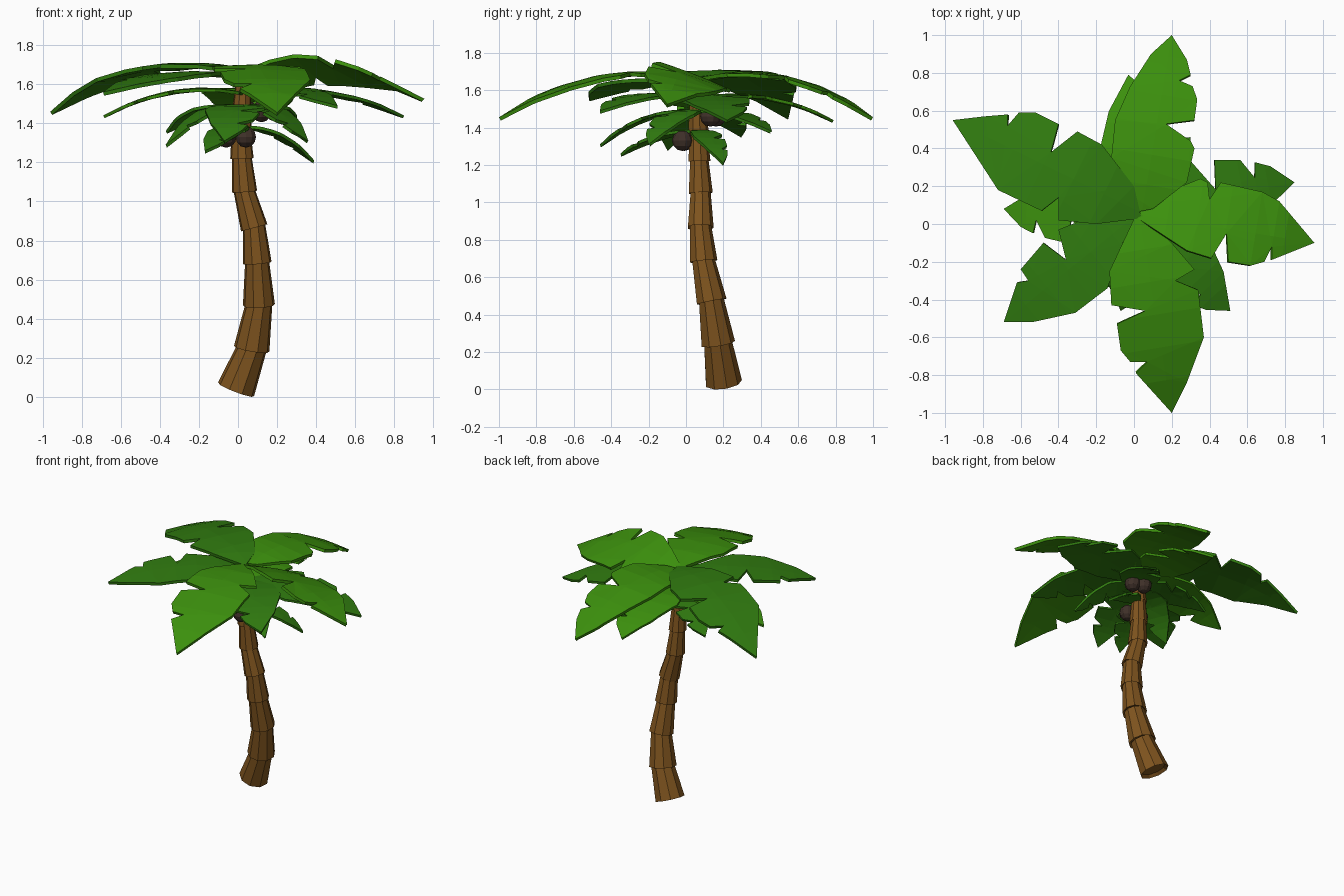
import bpy, bmesh, math
from mathutils import Vector, Matrix

if "Cube" in bpy.data.objects:
    bpy.data.objects.remove(bpy.data.objects["Cube"])


def material(name, rgb):
    m = bpy.data.materials.new(name)
    m.diffuse_color = (*rgb, 1)
    m.use_nodes = True
    m.node_tree.nodes["Principled BSDF"].inputs["Base Color"].default_value = m.diffuse_color
    return m


LEAF = material("leaf_green", (0.045, 0.28, 0.004))
DARK = material("leaf_deep_green", (0.03, 0.2, 0.005))
BARK = material("bark", (0.21, 0.088, 0.013))
HUSK = material("husk", (0.05, 0.03, 0.022))


def finish(bm, name, mat):
    mesh = bpy.data.meshes.new(name)
    bm.to_mesh(mesh)
    bm.free()
    ob = bpy.data.objects.new(name, mesh)
    mesh.materials.append(mat)
    bpy.context.collection.objects.link(ob)
    return ob


# Trunk: stacked flared collars along a leaning path (x, y, z, lower radius)
path = [(-0.01, 0.2, 0.037, 0.1), (0.07, 0.17, 0.245, 0.093),
        (0.107, 0.135, 0.47, 0.083), (0.098, 0.093, 0.685, 0.075),
        (0.083, 0.077, 0.865, 0.071), (0.033, 0.077, 1.05, 0.066),
        (0.02, 0.07, 1.22, 0.061), (0.015, 0.065, 1.38, 0.056),
        (0.025, 0.06, 1.57, 0.05)]
for i, (lo, hi) in enumerate(zip(path, path[1:])):
    a, b = Vector(lo[:3]), Vector(hi[:3])
    axis = b - a
    length = axis.length + 0.015
    bm = bmesh.new()
    bmesh.ops.create_cone(bm, cap_ends=True, segments=9, radius1=lo[3],
                          radius2=hi[3] * 0.82, depth=length)
    # recessed underside of each collar
    under = min(bm.faces, key=lambda f: f.calc_center_median().z)
    bmesh.ops.inset_region(bm, faces=[under], thickness=0.018)
    bmesh.ops.translate(bm, verts=under.verts, vec=(0, 0, 0.02))
    rot = Vector((0, 0, 1)).rotation_difference(axis).to_matrix().to_4x4()
    bm.transform(Matrix.Translation(a + axis.normalized() * length / 2) @ rot)
    finish(bm, f"trunk_segment_{i + 1}", BARK)


def leaf(name, pts, base, tip, rise, mat, roll=0.0, thick=0.02):
    """Plan outline, cut into bands, arched from base to tip and thickened."""
    base, tip = Vector(base), Vector(tip)
    d = (tip - base).to_2d()
    L = d.length
    d.normalize()
    side = Vector((-d.y, d.x))
    bm = bmesh.new()
    f = bm.faces.new([bm.verts.new((x, y, 0)) for x, y in pts])
    f.normal_update()
    if f.normal.z < 0:
        f.normal_flip()
    bmesh.ops.triangulate(bm, faces=[f])
    cuts = [(base.to_2d() + d * L * k / 6, d) for k in range(1, 6)]
    cuts.append((base.to_2d(), side))
    for co, no in cuts:
        bmesh.ops.bisect_plane(bm, geom=bm.verts[:] + bm.edges[:] + bm.faces[:],
                               plane_co=(co.x, co.y, 0), plane_no=(no.x, no.y, 0))
    drop = tip.z - base.z
    for v in bm.verts:
        p = v.co.to_2d() - base.to_2d()
        t, s = p.dot(d) / L, p.dot(side)
        v.co.z = base.z + rise * t + (drop - rise) * t * t + roll * s * (1 - t * t) - 0.2 * s * s
    ob = finish(bm, name, mat)
    mod = ob.modifiers.new("thickness", 'SOLIDIFY')
    mod.thickness = thick
    mod.offset = -1


# Five big upper fronds
leaf("upper_frond_north",
     [(0, .06), (-.09, .2), (-.12, .35), (-.1, .55), (-.02, .73), (.09, .9), (.2, 1),
      (.28, .87), (.3, .79), (.24, .76), (.31, .73), (.335, .66), (.32, .55),
      (.17, .53), (.3, .44), (.32, .4), (.28, .22), (.1, .08)],
     (.04, .05, 1.66), (.2, 1, 1.455), .28, LEAF)
leaf("upper_frond_east",
     [(.02, .03), (.03, .11), (.35, .24), (.39, .22), (.4, .13), (.46, .22), (.68, .17),
      (.77, .12), (.955, -.1), (.73, -.19), (.73, -.12), (.69, -.2), (.62, -.22),
      (.5, -.2), (.49, -.05), (.41, -.18), (.28, -.14)],
     (.02, .05, 1.66), (.955, -.1, 1.525), .26, LEAF, roll=-.4)
leaf("upper_frond_south",
     [(.02, .07), (.2, -.1), (.32, -.24), (.22, -.3), (.34, -.35), (.37, -.6), (.28, -.84),
      (.2, -1), (.01, -.79), (.07, -.73), (-.02, -.73), (-.07, -.67), (-.09, -.53),
      (.06, -.46), (-.12, -.43), (-.13, -.25)],
     (.03, .04, 1.67), (.2, -1, 1.455), .24, LEAF)
leaf("upper_frond_southwest",
     [(.02, .05), (-.2, .05), (-.4, -.03), (-.36, -.19), (-.48, -.1), (-.6, -.24),
      (-.56, -.3), (-.62, -.31), (-.69, -.52), (-.54, -.52), (-.31, -.47), (-.14, -.34),
      (-.06, -.1)],
     (0, .04, 1.65), (-.69, -.52, 1.56), .12, DARK)
leaf("upper_frond_northwest",
     [(.04, .03), (0, .2), (-.17, .42), (-.3, .49), (-.44, .38), (-.4, .53), (-.52, .59),
      (-.61, .59), (-.67, .52), (-.67, .58), (-.79, .57), (-.96, .55), (-.72, .18),
      (-.49, .07), (-.4, .14), (-.4, .02), (-.2, .0)],
     (0, .08, 1.68), (-.96, .55, 1.46), .24, DARK)

# Smaller fronds share one notched outline (along, across), scaled to each tip
shape = [(0, -.05), (.22, -.2), (.45, -.24), (.75, -.15), (1, 0), (.87, .12), (.78, .16),
         (.76, .07), (.69, .19), (.53, .22), (.5, .05), (.38, .24), (.2, .2), (0, .05)]


def small_leaf(name, base, tip, rise, mat, flip=1, width=1.0):
    d = Vector(tip).to_2d() - Vector(base).to_2d()
    n = Vector((-d.y, d.x)) * flip * width
    pts = [tuple(Vector(base).to_2d() + d * u + n * v) for u, v in shape]
    leaf(name, pts, base, tip, rise, mat, thick=0.016)


middle = [((.85, .22, 1.44), 1, DARK), ((-.03, .79, 1.44), -1, LEAF),
          ((-.69, .08, 1.44), 1, LEAF), ((.51, -.46, 1.49), -1, DARK)]
for i, (tip, flip, mat) in enumerate(middle):
    small_leaf(f"middle_frond_{i + 1}", (.03, .06, 1.56), tip, .16, mat, flip, 1.08)

lower = [(.3, .46, 1.38), (-.37, .3, 1.36), (-.07, -.46, 1.31), (.36, -.2, 1.31),
         (-.37, -.1, 1.29)]
for i, tip in enumerate(lower):
    small_leaf(f"lower_frond_{i + 1}", (.02, .06, 1.49), tip, .08, DARK, 1 - 2 * (i % 2), 1.2)

lowest = [(.39, .2, 1.21), (-.17, -.35, 1.26)]
for i, tip in enumerate(lowest):
    small_leaf(f"lowest_frond_{i + 1}", (.02, .06, 1.39), tip, 0, DARK, 1, .9)

# Coconuts tucked under the crown
for i, co in enumerate([(-.06, -.01, 1.33), (.04, -.02, 1.33), (.12, .13, 1.46), (.05, .16, 1.46)]):
    bm = bmesh.new()
    bmesh.ops.create_uvsphere(bm, u_segments=10, v_segments=6, radius=.055,
                              matrix=Matrix.Translation(co))
    finish(bm, f"coconut_{i + 1}", HUSK)
